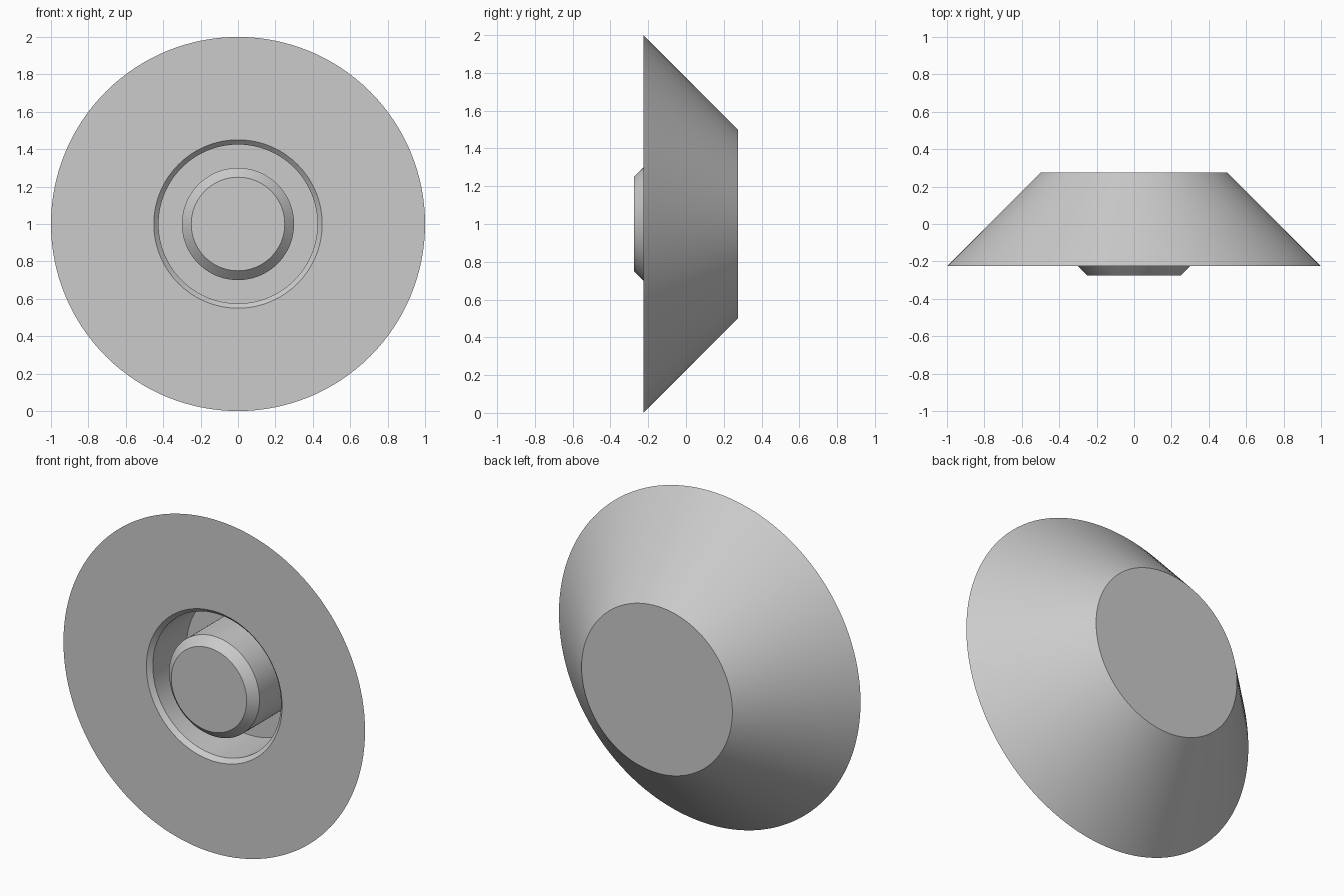
import bpy, bmesh, math
from mathutils import Vector

cube = bpy.data.objects.get("Cube")
if cube:
    bpy.data.objects.remove(cube, do_unlink=True)

AXIS = Vector((0, 0, 1))
SEGMENTS = 128

grey = bpy.data.materials.new("plain grey")
grey.use_nodes = True
colour = (0.6, 0.6, 0.6, 1)
grey.diffuse_color = colour
grey.node_tree.nodes["Principled BSDF"].inputs["Base Color"].default_value = colour


def lathe(name, profile):
    """Turn (radius, y) points around the front-to-back axis."""
    bm = bmesh.new()
    verts = [bm.verts.new((r, y, AXIS.z)) for r, y in profile]
    edges = [bm.edges.new(pair) for pair in zip(verts, verts[1:])]
    bmesh.ops.spin(bm, geom=verts + edges, cent=AXIS, axis=(0, 1, 0),
                   angle=math.tau, steps=SEGMENTS, use_merge=True)
    bmesh.ops.remove_doubles(bm, verts=bm.verts, dist=1e-5)
    # Merge the flat end fans into single round faces
    for y in (profile[0][1], profile[-1][1]):
        hub = [v for v in bm.verts if (v.co - Vector((0, y, AXIS.z))).length < 1e-4]
        bmesh.ops.dissolve_verts(bm, verts=hub)
    bmesh.ops.recalc_face_normals(bm, faces=bm.faces)
    mesh = bpy.data.meshes.new(name)
    bm.to_mesh(mesh)
    bm.free()
    mesh.materials.append(grey)
    obj = bpy.data.objects.new(name, mesh)
    bpy.context.collection.objects.link(obj)
    bpy.ops.object.select_all(action="DESELECT")
    obj.select_set(True)
    bpy.context.view_layer.objects.active = obj
    bpy.ops.object.shade_smooth_by_angle(angle=math.radians(30))
    return obj


FRONT, BACK, FLOOR = -0.225, 0.275, 0.12

# Tapered body with a chamfered round recess in the front
lathe("tapered_body", [(0, BACK), (0.5, BACK), (1, FRONT), (0.45, FRONT),
                       (0.425, FRONT + 0.025), (0.425, FLOOR), (0, FLOOR)])

# Chamfered round button standing in the recess
lathe("center_button", [(0, FLOOR + 0.02), (0.3, FLOOR + 0.02), (0.3, FRONT),
                        (0.25, FRONT - 0.05), (0, FRONT - 0.05)])
